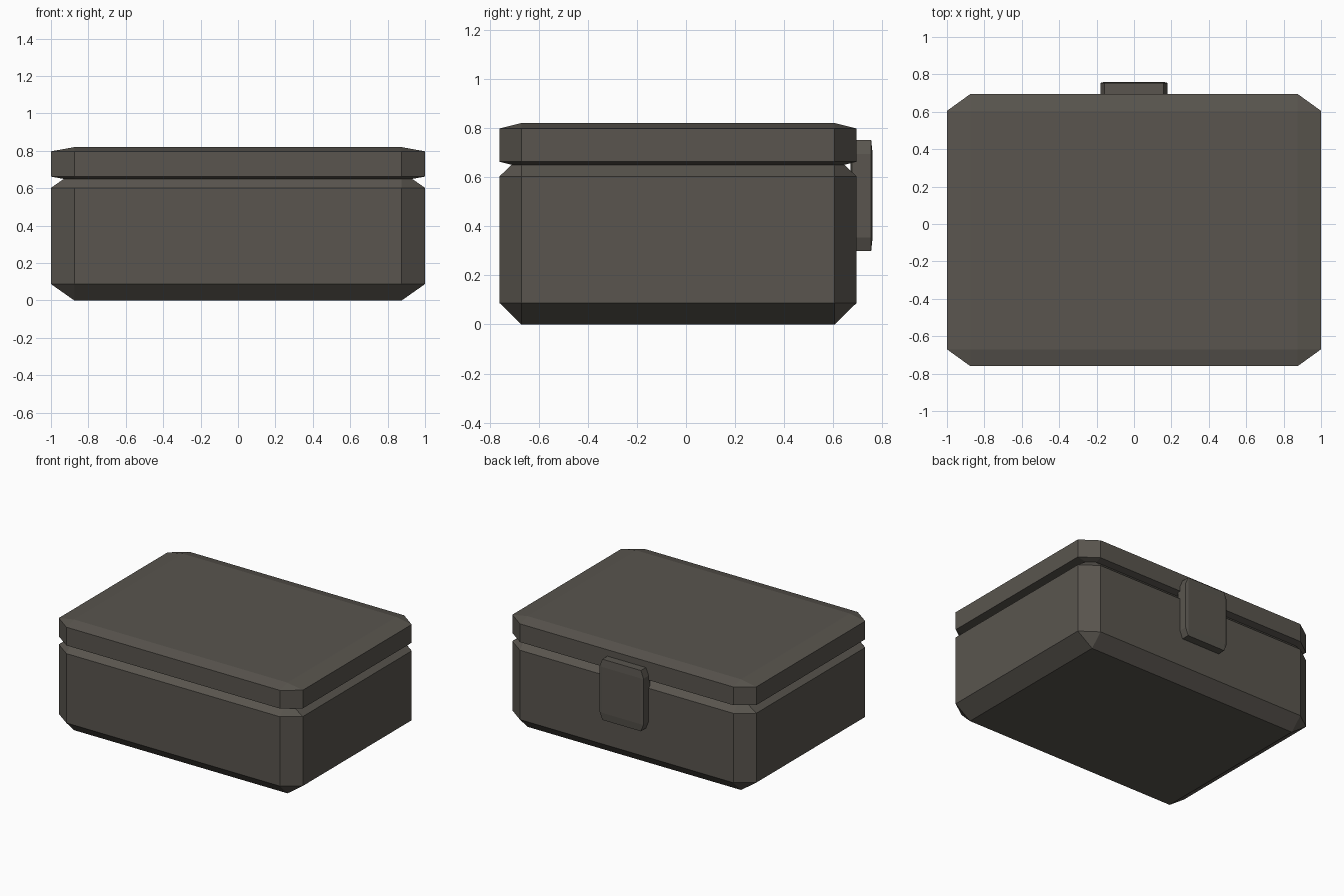
import bpy, bmesh
from mathutils import Vector

if "Cube" in bpy.data.objects:
    bpy.data.objects.remove(bpy.data.objects["Cube"])

# One flat colour for the whole case
grey = bpy.data.materials.new("warm dark grey")
grey.diffuse_color = (0.100, 0.091, 0.077, 1.0)
grey.use_nodes = True
grey.node_tree.nodes["Principled BSDF"].inputs["Base Color"].default_value = grey.diffuse_color


def chamfered_box(name, low, high, chamfer):
    """Box between two corners, with its own flat chamfer size on each axis."""
    low, high = Vector(low), Vector(high)
    centre, half = (low + high) / 2, (high - low) / 2
    bm = bmesh.new()
    bmesh.ops.create_cube(bm, size=2)
    bmesh.ops.bevel(bm, geom=bm.edges[:], offset=0.125, segments=1,
                    profile=0.5, affect='EDGES')
    for v in bm.verts:
        for i in range(3):
            size = half[i] if abs(v.co[i]) > 0.99 else half[i] - chamfer[i]
            v.co[i] = size if v.co[i] > 0 else -size
    bmesh.ops.recalc_face_normals(bm, faces=bm.faces[:])
    mesh = bpy.data.meshes.new(name)
    bm.to_mesh(mesh)
    bm.free()
    mesh.materials.append(grey)
    obj = bpy.data.objects.new(name, mesh)
    obj.location = centre
    bpy.context.collection.objects.link(obj)
    return obj


# Case body; its top chamfer tucks under the lid and forms the groove
chamfered_box("case_body", (-1, -0.76, 0), (1, 0.695, 0.69), (0.125, 0.09, 0.088))

# Shallow lid
chamfered_box("lid", (-1, -0.76, 0.64), (1, 0.695, 0.82), (0.125, 0.09, 0.0225))

# Latch plate on the back, bridging the groove
chamfered_box("latch", (-0.18, 0.67, 0.30), (0.18, 0.76, 0.75), (0.022, 0.006, 0.055))
